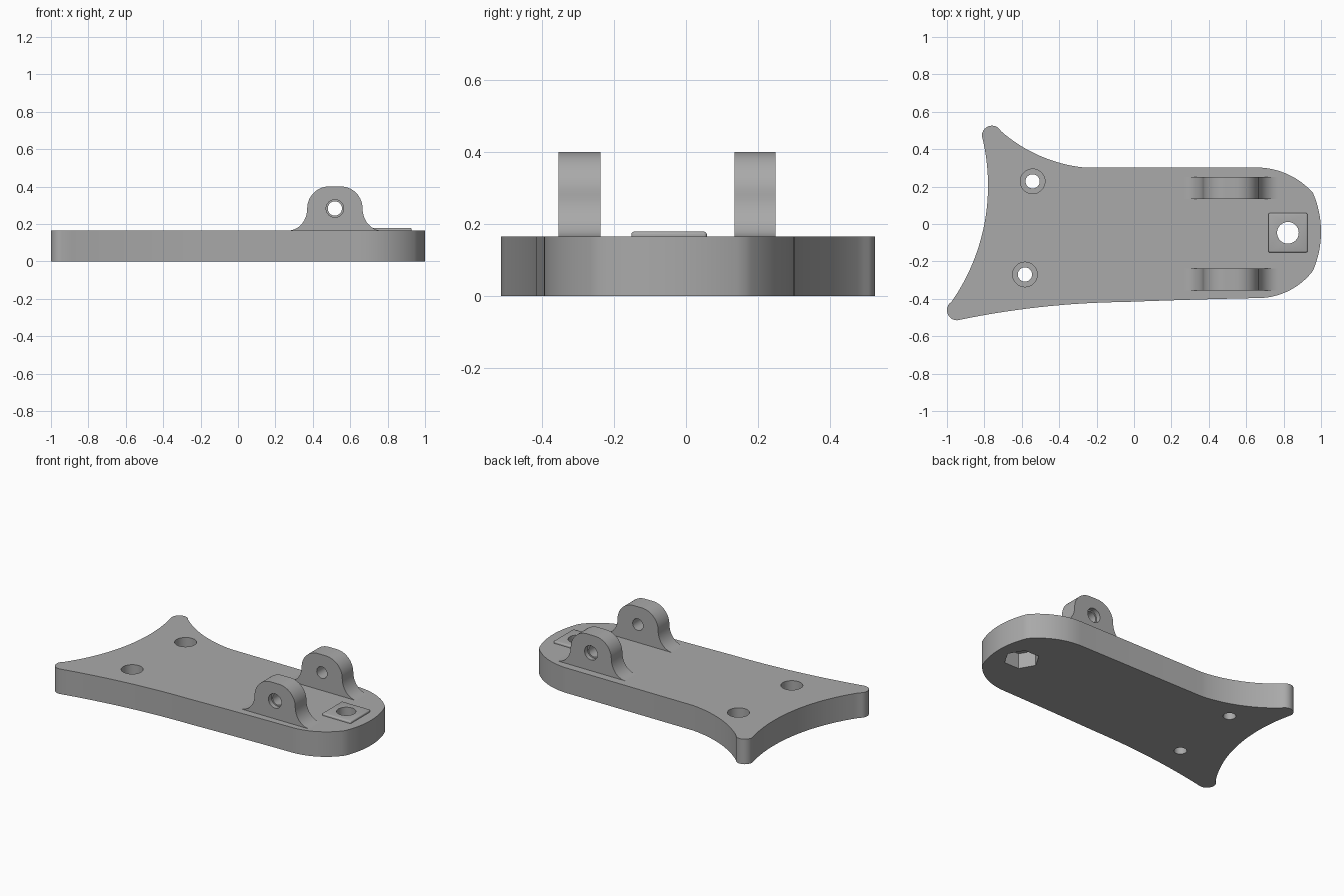
import bpy, bmesh, math
from mathutils import Vector, Matrix

if "Cube" in bpy.data.objects:
    bpy.data.objects.remove(bpy.data.objects["Cube"], do_unlink=True)

TOP = 0.165           # plate thickness
PAD = (0.823, -0.047)  # pad centre

grey = bpy.data.materials.new("plain grey")
grey.use_nodes = True
colour = (0.4, 0.4, 0.4, 1)
grey.diffuse_color = colour
grey.node_tree.nodes["Principled BSDF"].inputs["Base Color"].default_value = colour


def arc(a, b, c, n=16):
    """Points on the circle from a through b to c."""
    a, b, c = Vector(a), Vector(b), Vector(c)
    u, v = b - a, c - a
    d = 2 * (u.x * v.y - u.y * v.x)
    m = a + Vector((v.y * u.dot(u) - u.y * v.dot(v),
                    u.x * v.dot(v) - v.x * u.dot(u))) / d
    turn = math.tau if d > 0 else -math.tau
    ang = lambda p: math.atan2(p.y - m.y, p.x - m.x)
    sweep = (ang(c) - ang(a)) % turn
    r = (a - m).length
    return [(m.x + r * math.cos(ang(a) + sweep * i / n),
             m.y + r * math.sin(ang(a) + sweep * i / n)) for i in range(n + 1)]


def ellipse(cx, cy, rx, ry, start, end, n=14):
    angles = [math.radians(start + (end - start) * i / n) for i in range(n + 1)]
    return [(cx + rx * math.cos(t), cy + ry * math.sin(t)) for t in angles]


def extrude(name, points, low, high, upright=False):
    """Prism from a profile, along z, or along y when upright."""
    clean = []
    for p in points:
        if not clean or (Vector(p) - Vector(clean[-1])).length > 1e-4:
            clean.append(p)
    if (Vector(clean[0]) - Vector(clean[-1])).length < 1e-4:
        clean.pop()
    place = (lambda p, h: (p[0], h, p[1])) if upright else (lambda p, h: (p[0], p[1], h))
    bm = bmesh.new()
    face = bm.faces.new([bm.verts.new(place(p, low)) for p in clean])
    out = bmesh.ops.extrude_face_region(bm, geom=[face])
    step = Vector((0, high - low, 0)) if upright else Vector((0, 0, high - low))
    bmesh.ops.translate(bm, vec=step,
                        verts=[v for v in out["geom"] if isinstance(v, bmesh.types.BMVert)])
    bmesh.ops.recalc_face_normals(bm, faces=bm.faces)
    mesh = bpy.data.meshes.new(name)
    bm.to_mesh(mesh)
    bm.free()
    mesh.materials.append(grey)
    ob = bpy.data.objects.new(name, mesh)
    bpy.context.collection.objects.link(ob)
    return ob


def drill(name, x, y, r, low, high, upright=False, sides=40):
    ring = ellipse(x, y, r, r, 0, 360, sides)
    ob = extrude(name, ring, low, high, upright)
    ob.hide_render = True
    return ob


def activate(ob):
    bpy.ops.object.select_all(action='DESELECT')
    ob.select_set(True)
    bpy.context.view_layer.objects.active = ob


def cut(ob, cutters):
    activate(ob)
    for c in cutters:
        mod = ob.modifiers.new("cut", 'BOOLEAN')
        mod.operation, mod.solver, mod.object = 'DIFFERENCE', 'EXACT', c
        bpy.ops.object.modifier_apply(modifier=mod.name)
        bpy.data.objects.remove(c, do_unlink=True)


def smooth(ob):
    activate(ob)
    bpy.ops.object.shade_smooth_by_angle(angle=math.radians(30))


# Base plate: rounded nose, flared tail with two ears
outline = (
    arc((-.267, .302), (-.5, .363), (-.712, .497))
    + arc((-.712, .497), (-.77, .525), (-.813, .47), 10)
    + arc((-.813, .47), (-.8, 0), (-.975, -.415), 28)
    + arc((-.975, -.415), (-.993, -.488), (-.945, -.515), 10)
    + arc((-.945, -.515), (-.5, -.444), (-.05, -.417))
    + arc((-.05, -.417), (.3, -.405), (.658, -.396), 8)
    + arc((.658, -.396), (.83, -.356), (.957, -.25))
    + arc((.957, -.25), (1, -.045), (.957, .166))
    + arc((.957, .166), (.83, .262), (.66, .302)))
plate = extrude("base_plate", outline, 0, TOP)

# Counterbored screw holes, nose hole and hexagonal nut pocket
cutters = []
for x, y in ((-.542, .228), (-.583, -.27)):
    cutters.append(drill("screw_hole", x, y, .038, -.1, .3))
    cutters.append(drill("screw_head_recess", x, y, .066, .085, .3))
cutters.append(drill("nose_hole", *PAD, .058, -.1, .3))
cutters.append(drill("nut_pocket", *PAD, .107, -.1, .1, sides=6))
cut(plate, cutters)
smooth(plate)

# Raised square pad round the nose hole
h = .105
square = [(PAD[0] + sx * h, PAD[1] + sy * h) for sx, sy in ((-1, -1), (1, -1), (1, 1), (-1, 1))]
pad = extrude("nose_pad", square, TOP - .01, TOP + .014)
activate(pad)
bevel = pad.modifiers.new("edge", 'BEVEL')
bevel.width, bevel.segments = .008, 3
bpy.ops.object.modifier_apply(modifier=bevel.name)
cut(pad, [drill("pad_hole", *PAD, .058, -.1, .3)])
smooth(pad)

# Pair of hinge lugs with filleted feet, pin holes stepped on the outer side
CX, CZ, R = .518, .283, .118
lug_profile = (
    [(CX - .25, TOP - .01)]
    + ellipse(CX - .25, CZ, .102, CZ - TOP, 270, 360)
    + ellipse(CX - .03, CZ, R, R, 180, 90)
    + ellipse(CX + .03, CZ, R, R, 90, 0)
    + ellipse(CX + .25, CZ, .102, CZ - TOP, 180, 270)
    + [(CX + .25, TOP - .01)])
for name, low, high, outer in (("front_lug", -.355, -.238, -.355),
                               ("back_lug", .135, .25, .25)):
    lug = extrude(name, lug_profile, low, high, True)
    cut(lug, [drill("pin_hole", CX, CZ, .038, low - .1, high + .1, True),
              drill("pin_recess", CX, CZ, .047, outer - .03, outer + .03, True)])
    smooth(lug)
